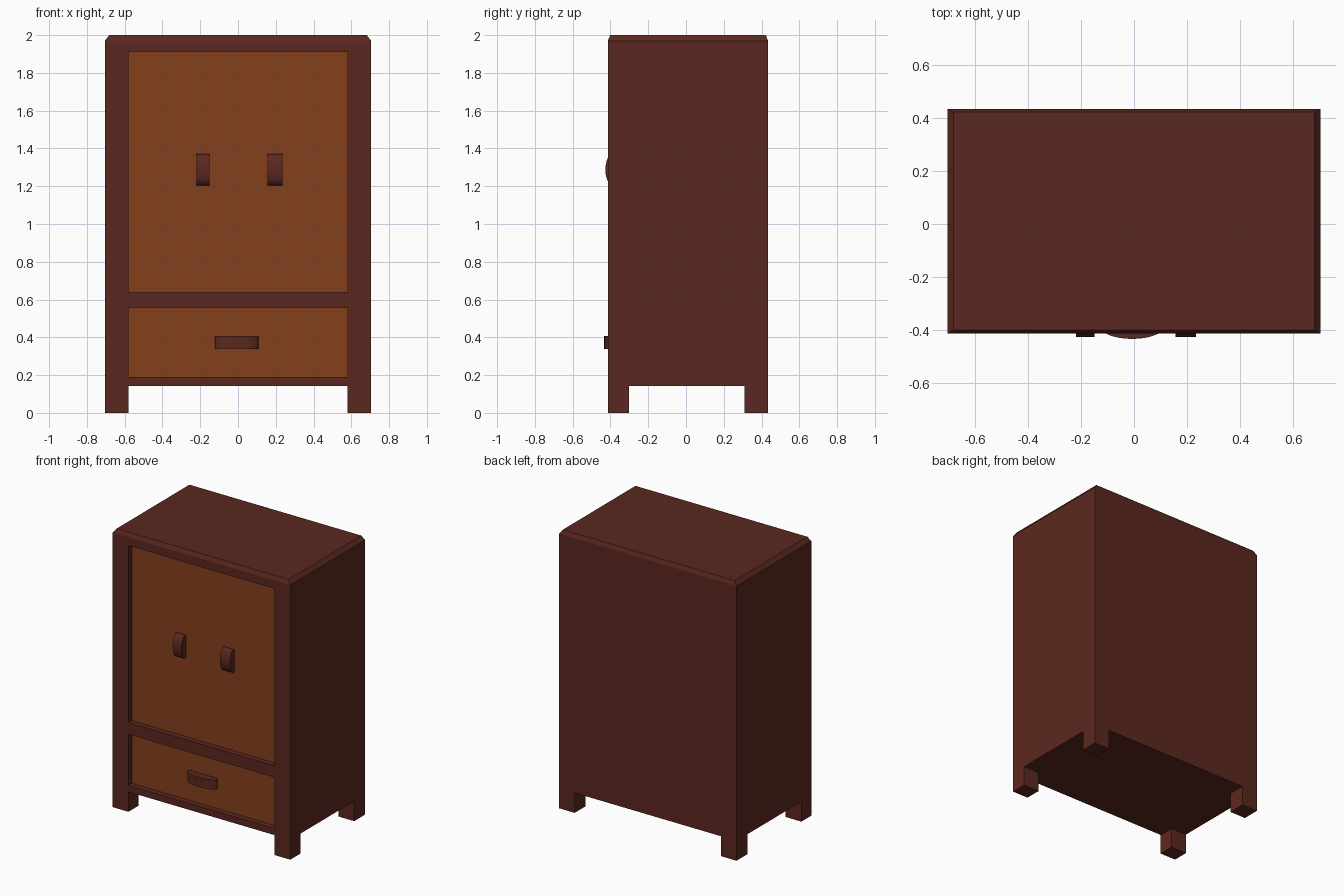
import bpy, bmesh, math
from mathutils import Matrix

if "Cube" in bpy.data.objects:
    bpy.data.objects.remove(bpy.data.objects["Cube"])


def material(name, color):
    m = bpy.data.materials.new(name)
    m.diffuse_color = (*color, 1)
    m.use_nodes = True
    m.node_tree.nodes["Principled BSDF"].inputs["Base Color"].default_value = m.diffuse_color
    return m


DARK = material("dark_wood", (0.105, 0.021, 0.014))
LIGHT = material("light_wood", (0.23, 0.05, 0.012))


def add_object(name, bm, mat):
    bmesh.ops.recalc_face_normals(bm, faces=bm.faces)
    me = bpy.data.meshes.new(name)
    bm.to_mesh(me)
    bm.free()
    me.materials.append(mat)
    ob = bpy.data.objects.new(name, me)
    bpy.context.collection.objects.link(ob)
    return ob


def box(name, lo, hi, mat):
    bm = bmesh.new()
    bmesh.ops.create_cube(bm, size=1)
    for v in bm.verts:
        v.co = [(a + b) / 2 + c * (b - a) for a, b, c in zip(lo, hi, v.co)]
    return add_object(name, bm, mat)


# Main dimensions
W, WIN = 0.705, 0.58                  # half width, half width of openings
FRONT, BACK, PANEL = -0.414, 0.434, -0.375
LEG, SHOULDER, TOP = 0.143, 1.97, 2.0
DRAWER, DOOR = (0.19, 0.556), (0.64, 1.91)

# Carcass: block with two shallow openings in the front
bm = bmesh.new()
xs = [-W, -WIN, WIN, W]
zs = [LEG, *DRAWER, *DOOR, SHOULDER]
grid = [[bm.verts.new((x, FRONT, z)) for x in xs] for z in zs]
front = [[bm.faces.new((grid[j][i], grid[j][i + 1], grid[j + 1][i + 1], grid[j + 1][i]))
          for i in range(3)] for j in range(5)]
rim = [e for e in bm.edges if e.is_boundary]
res = bmesh.ops.extrude_edge_only(bm, edges=rim)
new = [g for g in res["geom"] if isinstance(g, bmesh.types.BMVert)]
for v in new:
    v.co.y = BACK
bmesh.ops.holes_fill(bm, edges=[e for e in bm.edges if e.is_boundary])
for j in (1, 3):
    res = bmesh.ops.extrude_discrete_faces(bm, faces=[front[j][1]])
    face = res["faces"][0]
    for v in face.verts:
        v.co.y = PANEL + 0.01

# Chamfered top cap
cap = [f for f in bm.faces if all(abs(v.co.z - SHOULDER) < 1e-5 for v in f.verts)]
res = bmesh.ops.extrude_face_region(bm, geom=cap)
bmesh.ops.delete(bm, geom=cap, context='FACES')
for v in [g for g in res["geom"] if isinstance(g, bmesh.types.BMVert)]:
    v.co.z = TOP
    v.co.x *= (W - 0.023) / W
    v.co.y += 0.013 if v.co.y < 0 else -0.011
add_object("carcass", bm, DARK)

# Legs
for side, x in (("left", -W), ("right", WIN)):
    for end, y0, y1 in (("front", FRONT, -0.301), ("back", 0.31, BACK)):
        box(f"{end}_{side}_leg", (x, y0, 0), (x + W - WIN, y1, LEG), DARK)

# Door panel and drawer front set back inside the openings
for name, (z0, z1) in (("door_panel", DOOR), ("drawer_front", DRAWER)):
    box(name, (-WIN, PANEL, z0), (WIN, PANEL + 0.02, z1), LIGHT)


# Curved pulls: flattened cylinders half sunk into the panels
def pull(name, center, length, width, bulge, upright):
    bm = bmesh.new()
    bmesh.ops.create_cone(bm, cap_ends=True, segments=32, radius1=1, radius2=1, depth=1)
    mat = Matrix.Diagonal((length / 2, bulge, width, 1))
    if upright:
        mat = Matrix.Rotation(math.pi / 2, 4, 'Y') @ mat
    bmesh.ops.transform(bm, matrix=Matrix.Translation(center) @ mat, verts=bm.verts)
    ob = add_object(name, bm, DARK)
    bpy.context.view_layer.objects.active = ob
    ob.select_set(True)
    bpy.ops.object.shade_smooth_by_angle(angle=math.radians(35))
    ob.select_set(False)


pull("left_door_pull", (-0.185, -0.387, 1.288), 0.166, 0.07, 0.04, True)
pull("right_door_pull", (0.196, -0.387, 1.288), 0.166, 0.078, 0.04, True)
pull("drawer_pull", (-0.007, -0.391, 0.373), 0.232, 0.068, 0.043, False)
